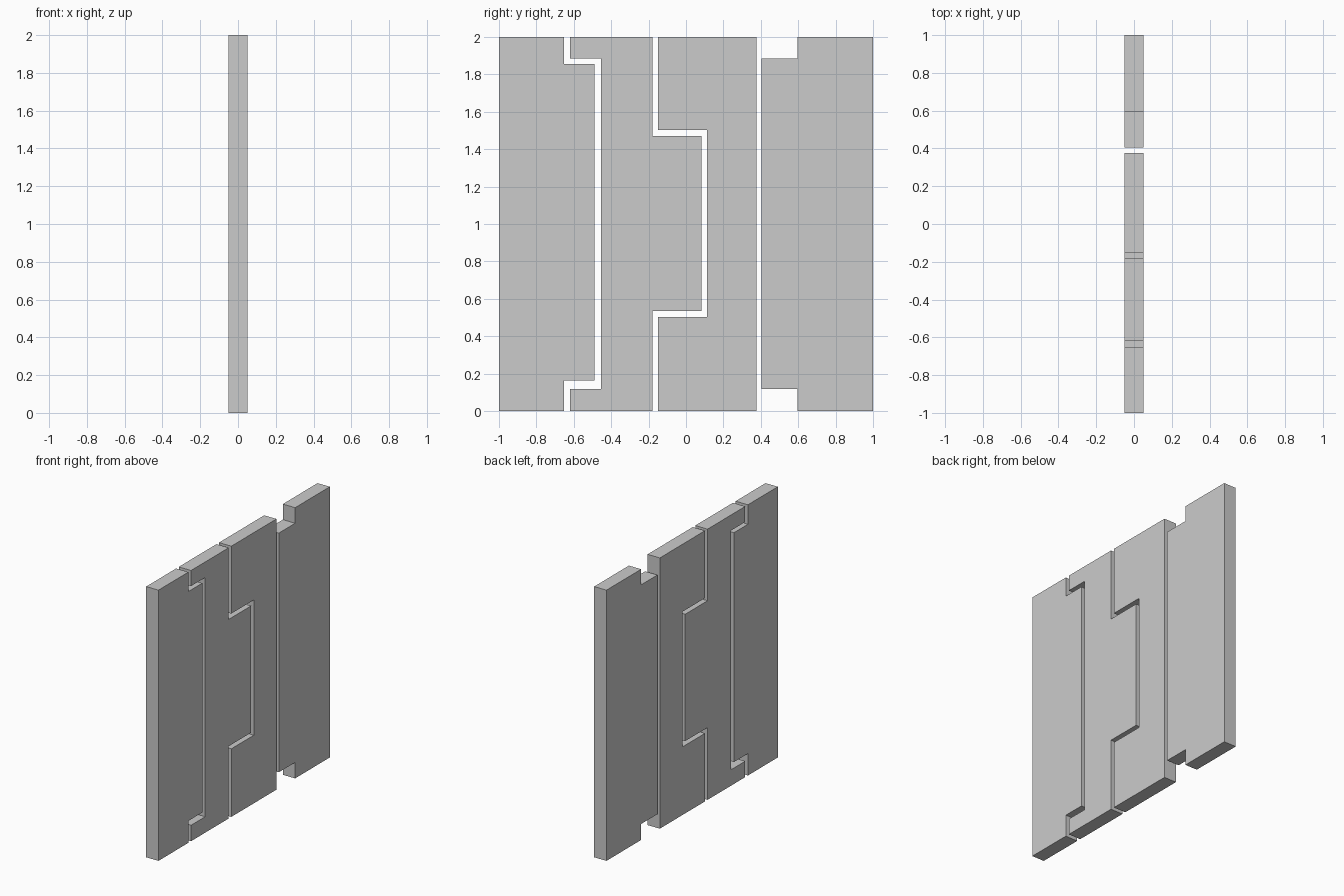
import bpy, bmesh

if "Cube" in bpy.data.objects:
    bpy.data.objects.remove(bpy.data.objects["Cube"])

HALF = 0.05   # half thickness along x
TOP = 2.0


def edge(y_end, y_mid, z0, z1):
    """Stepped edge from bottom to top: y_end at the ends, y_mid between z0 and z1."""
    return [(y_end, 0), (y_end, z0), (y_mid, z0), (y_mid, z1), (y_end, z1), (y_end, TOP)]


def straight(y):
    return [(y, 0), (y, TOP)]


def panel(name, left, right):
    """Flat slab whose y-z outline lies between a left and a right edge."""
    bm = bmesh.new()
    outline = right + left[::-1]
    face = bm.faces.new([bm.verts.new((-HALF, y, z)) for y, z in outline])
    ext = bmesh.ops.extrude_face_region(bm, geom=[face], use_keep_orig=True)
    verts = [v for v in ext["geom"] if isinstance(v, bmesh.types.BMVert)]
    bmesh.ops.translate(bm, verts=verts, vec=(2 * HALF, 0, 0))
    bmesh.ops.recalc_face_normals(bm, faces=bm.faces[:])
    mesh = bpy.data.meshes.new(name)
    bm.to_mesh(mesh)
    bm.free()
    bpy.context.collection.objects.link(bpy.data.objects.new(name, mesh))


# Outer panel with a long tongue
panel("front_panel", straight(-1), edge(-0.651, -0.488, 0.162, 1.856))
# Inner panel, notched around the tongue, with a central tab
panel("tab_panel", edge(-0.62, -0.455, 0.118, 1.885), edge(-0.18, 0.082, 0.534, 1.471))
# Inner panel with a recess that takes the tab
panel("recess_panel", edge(-0.15, 0.113, 0.503, 1.502), straight(0.377))
# Outer panel with cut corners
panel("rear_panel", edge(0.595, 0.405, 0.118, 1.885), straight(1))
